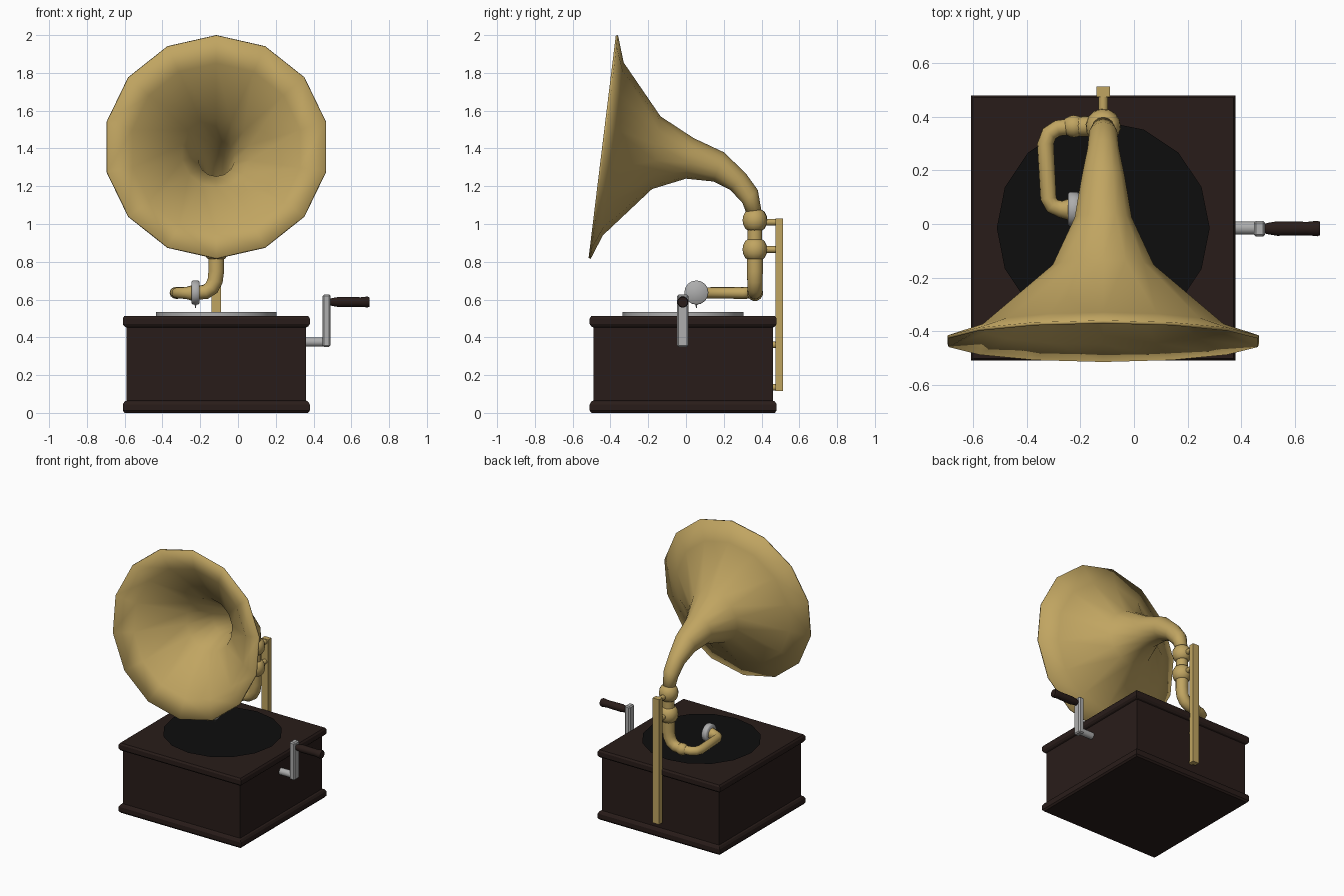
import bpy, bmesh, math
from mathutils import Vector

if "Cube" in bpy.data.objects:
    bpy.data.objects.remove(bpy.data.objects["Cube"])

CX, CY = -0.115, -0.015          # centre of the cabinet
PY = 0.365                       # y of the vertical pipe


def material(name, col):
    m = bpy.data.materials.new(name)
    m.diffuse_color = (*col, 1)
    m.use_nodes = True
    m.node_tree.nodes["Principled BSDF"].inputs["Base Color"].default_value = m.diffuse_color
    return m


BRASS = material("brass", (0.53, 0.375, 0.12))
WOOD = material("dark_wood", (0.022, 0.012, 0.010))
BLACK = material("black", (0.004, 0.004, 0.004))
GREY = material("steel", (0.42, 0.42, 0.42))


def loft(name, rings, mat, caps=True, angle=35):
    """Skin a list of equally sized point rings."""
    bm = bmesh.new()
    vr = [[bm.verts.new(p) for p in r] for r in rings]
    n = len(vr[0])
    for a, b in zip(vr, vr[1:]):
        for i in range(n):
            j = (i + 1) % n
            bm.faces.new((a[i], a[j], b[j], b[i]))
    if caps:
        bm.faces.new(vr[0][::-1])
        bm.faces.new(vr[-1])
    bmesh.ops.recalc_face_normals(bm, faces=bm.faces)
    me = bpy.data.meshes.new(name)
    bm.to_mesh(me)
    bm.free()
    me.materials.append(mat)
    ob = bpy.data.objects.new(name, me)
    bpy.context.collection.objects.link(ob)
    if angle:
        bpy.ops.object.select_all(action='DESELECT')
        ob.select_set(True)
        bpy.context.view_layer.objects.active = ob
        bpy.ops.object.shade_smooth_by_angle(angle=math.radians(angle))
    return ob


def circle(c, u, v, n):
    return [c + u * math.cos(2 * math.pi * i / n) + v * math.sin(2 * math.pi * i / n)
            for i in range(n)]


def tube(name, path, radii, mat, n=12, angle=50):
    """Round tube along a path, one radius per point."""
    pts = [Vector(p) for p in path]
    if not isinstance(radii, (list, tuple)):
        radii = [radii] * len(pts)
    rings, u = [], None
    for i, p in enumerate(pts):
        t = (pts[min(i + 1, len(pts) - 1)] - pts[max(i - 1, 0)]).normalized()
        if u is None:
            u = t.orthogonal()
        u = (u - t * u.dot(t)).normalized()
        rings.append(circle(p, u * radii[i], t.cross(u) * radii[i], n))
    return loft(name, rings, mat, angle=angle)


def box(name, lo, hi, mat):
    def ring(z):
        return [Vector((x, y, z)) for x, y in
                ((lo[0], lo[1]), (hi[0], lo[1]), (hi[0], hi[1]), (lo[0], hi[1]))]
    return loft(name, [ring(lo[2]), ring(hi[2])], mat, angle=0)


# cabinet with chamfered base and top mouldings: (half width, z)
profile = [(.485, 0), (.495, .012), (.495, .045), (.486, .06), (.475, .065),
           (.475, .452), (.486, .457), (.495, .47), (.495, .5), (.487, .512)]
loft("cabinet", [[Vector((CX + sx * h, CY + sy * h, z)) for sx, sy in
                  ((-1, -1), (1, -1), (1, 1), (-1, 1))] for h, z in profile],
     WOOD, angle=0)

# turntable platter and paper-thin record
tube("platter", [(CX, CY, .505), (CX, CY, .533)], .32, GREY, 16)
bm = bmesh.new()
bm.faces.new([bm.verts.new(p) for p in
              circle(Vector((CX, CY, .535)), Vector((.398, 0, 0)), Vector((0, .398, 0)), 16)])
me = bpy.data.meshes.new("record")
bm.to_mesh(me)
bm.free()
me.materials.append(BLACK)
bpy.context.collection.objects.link(bpy.data.objects.new("record", me))

# crank
tube("crank_shaft", [(.34, CY, .375), (.46, CY, .375)], .025, GREY)
arm = box("crank_arm", (.448, -.047, .35), (.49, .012, .627), GREY)
bev = arm.modifiers.new("bevel", 'BEVEL')
bev.width, bev.segments = .008, 1
tube("crank_handle",
     [(x, -.017, .587) for x in (.485, .50, .535, .65, .685, .695)],
     [.018, .022, .028, .026, .030, .026], WOOD)

# horn: matching upper and lower outline points (y, z) seen from the side
upper = [(-.36, 2.0), (-.33, 1.855), (-.135, 1.57), (.04, 1.455), (.2, 1.38),
         (.315, 1.27), (.38, 1.18), (.405, 1.04)]
lower = [(-.505, .815), (-.44, .94), (-.18, 1.185), (0, 1.24), (.145, 1.225),
         (.235, 1.18), (.3, 1.11), (.325, 1.04)]
rings = []
for a, b in zip(upper, lower):
    a, b = Vector((CX, *a)), Vector((CX, *b))
    v = (a - b) / 2
    rings.append(circle((a + b) / 2, v, Vector((v.length, 0, 0)), 14))
horn = loft("horn", rings, BRASS, caps=False, angle=60)
sol = horn.modifiers.new("wall", 'SOLIDIFY')
sol.thickness, sol.offset = .012, -1

# pipe under the horn, with two bulbous collars
tube("horn_neck", [(CX, PY, 1.06), (CX, PY, .84)], .040, BRASS)
for name, z in (("upper_collar", 1.02), ("lower_collar", .865)):
    tube(name, [(CX, PY, z + d) for d in (-.054, -.045, -.022, 0, .022, .045, .054)],
         [.038, .051, .063, .066, .063, .051, .038], BRASS, 14)
tube("elbow_pipe", [(CX, PY, .85), (CX, PY, .75), (-.121, PY, .70), (-.14, PY, .662),
                    (-.172, PY, .64), (-.225, PY, .635)],
     [.043, .043, .042, .041, .039, .036], BRASS)
tube("arm_joint", [(-.225 + d, PY, .635) for d in (-.04, -.03, -.015, 0, .015, .03, .04)],
     [.02, .032, .04, .043, .04, .032, .02], BRASS)

# tone arm and sound box
tube("tone_arm", [(x, y, .635) for x, y in
                  ((-.225, .365), (-.285, .358), (-.317, .338), (-.331, .30), (-.32, .095),
                   (-.305, .068), (-.275, .056), (-.24, .055))],
     [.031, .031, .031, .031, .030, .030, .032, .042], BRASS)
tube("sound_box", [(x, .055, .637) for x in (-.246, -.24, -.21, -.204)],
     [.058, .064, .064, .058], GREY, 16)
tube("needle", [(-.225, .055, .59), (-.225, .055, .555)], [.008, .002], GREY, 6)

# rear support post and brackets
box("support_post", (CX - .026, .475, .115), (CX + .026, .513, 1.03), BRASS)
for i, (y, z) in enumerate(((.37, 1.01), (.37, .865), (.45, .36), (.45, .135))):
    tube("bracket_%d" % (i + 1), [(CX, y, z), (CX, .49, z)], .018, BRASS, 10)
